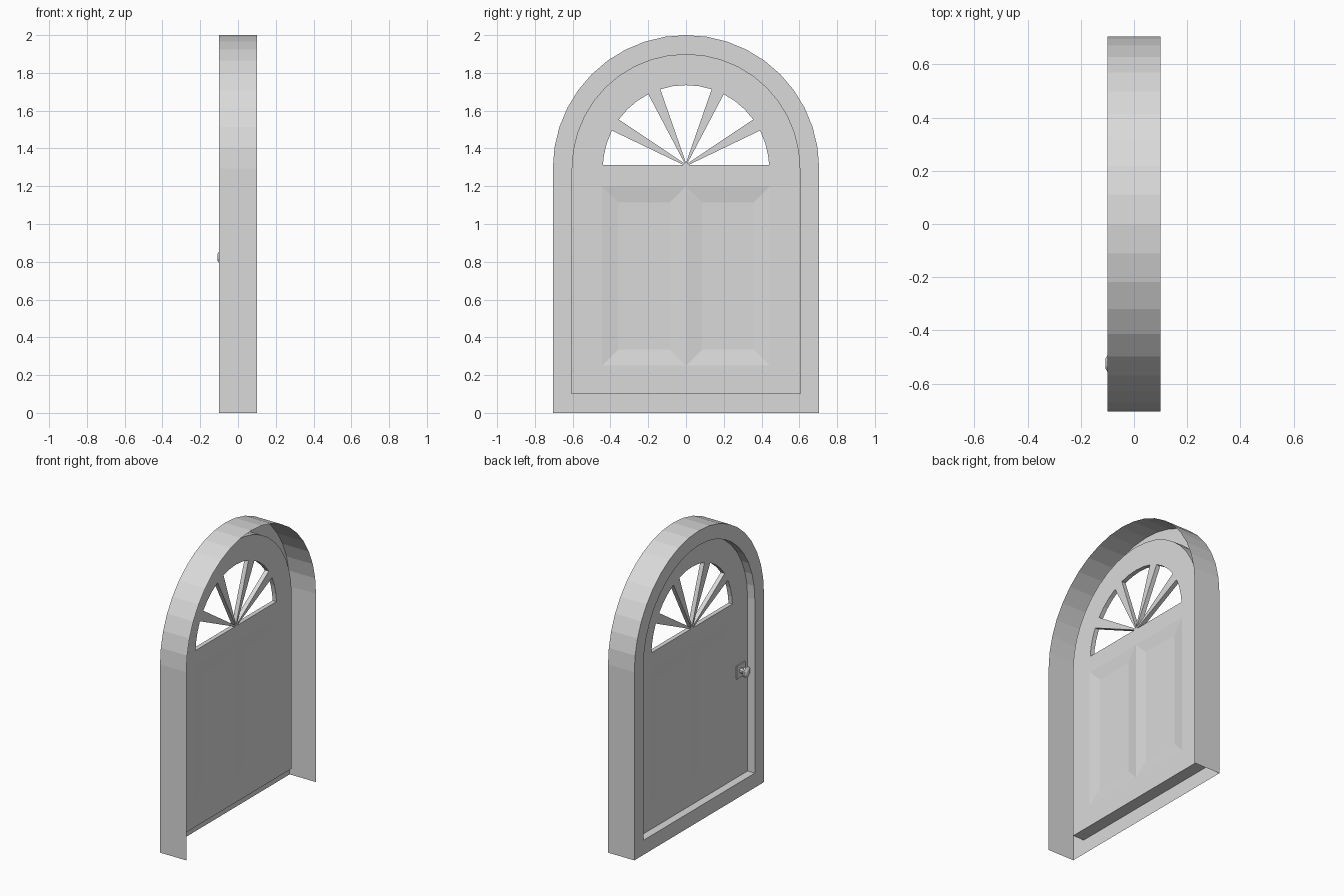
import bpy, bmesh
from math import sin, cos, radians, pi

if "Cube" in bpy.data.objects:
    bpy.data.objects.remove(bpy.data.objects["Cube"])

SPRING = 1.295                 # height where the arch begins
FRONT, BACK = -0.045, -0.015   # the two door faces along x
REBATE = 0.012                 # depth of the sunk panels

grey = bpy.data.materials.new("plain grey")
grey.use_nodes = True
grey.diffuse_color = (0.7, 0.7, 0.7, 1)
grey.node_tree.nodes["Principled BSDF"].inputs["Base Color"].default_value = grey.diffuse_color


def add_object(name, mesh):
    mesh.materials.clear()
    mesh.materials.append(grey)
    ob = bpy.data.objects.new(name, mesh)
    bpy.context.collection.objects.link(ob)
    return ob


def from_bmesh(name, bm, fix=True):
    if fix:
        bmesh.ops.recalc_face_normals(bm, faces=bm.faces)
    mesh = bpy.data.meshes.new(name)
    bm.to_mesh(mesh)
    bm.free()
    return add_object(name, mesh)


def arc(r, start, end):
    """Points (y, z) every nine degrees around the arch centre."""
    return [(r * cos(radians(a)), SPRING + r * sin(radians(a)))
            for a in range(start, end + 1, 9)]


def arch(r, bottom):
    return [(-r, bottom), (r, bottom)] + arc(r, 0, 180)


def mirrored(points):
    return [(-y, z) for y, z in reversed(points)]


# Frame: open outer shell, face and inner reveal, as bridged arch loops
bm = bmesh.new()
loops = [[bm.verts.new((x, y, z)) for y, z in arch(r, bottom)]
         for x, r, bottom in ((0.1, 0.705, 0), (-0.1, 0.705, 0),
                              (-0.1, 0.605, 0.1), (BACK, 0.605, 0.1))]
for i, (a, b) in enumerate(zip(loops, loops[1:])):
    for k in range(len(a)):
        if i == 0 and k == 0:
            continue           # the shell is open underneath
        n = (k + 1) % len(a)
        bm.faces.new((a[k], a[n], b[n], b[k]))
from_bmesh("door_frame", bm)

# Door leaf: filled outline with fan lights and a panel opening
side_light = [(0.012, 1.312), (0.44, 1.312)] + arc(0.44, 9, 27)
mid_light = [(0.006, 1.319)] + arc(0.44, 36, 63)
top_light = [(0, 1.323)] + arc(0.44, 72, 108)
panel_hole = [(-0.445, 0.25), (0.445, 0.25), (0.445, 1.2), (-0.445, 1.2)]
outlines = [arch(0.605, 0.1), panel_hole, top_light, side_light, mid_light,
            mirrored(side_light), mirrored(mid_light)]
curve = bpy.data.curves.new("leaf_outline", "CURVE")
curve.dimensions = "2D"
curve.fill_mode = "BOTH"
curve.extrude = (BACK - FRONT) / 2
for pts in outlines:
    spline = curve.splines.new("POLY")
    spline.points.add(len(pts) - 1)
    for p, (y, z) in zip(spline.points, pts):
        p.co = (y, z, 0, 1)
    spline.use_cyclic_u = True
helper = bpy.data.objects.new("leaf_outline", curve)
bpy.context.collection.objects.link(helper)
graph = bpy.context.evaluated_depsgraph_get()
leaf = bpy.data.meshes.new_from_object(helper.evaluated_get(graph))
bpy.data.objects.remove(helper)
for v in leaf.vertices:
    y, z, x = v.co
    v.co = (x + (FRONT + BACK) / 2, y, z)
for p in leaf.polygons:
    p.use_smooth = False
add_object("door_leaf", leaf)


# Sunk panels with sloping borders, on both faces
def panel(name, y0, y1):
    bm = bmesh.new()
    for x, sunk in ((FRONT, REBATE), (BACK, -REBATE)):
        rings = []
        for inset, depth in ((0, 0), (0.085, sunk)):
            a, b, lo, hi = y0 + inset, y1 - inset, 0.25 + inset, 1.2 - inset
            rings.append([bm.verts.new((x + depth, y, z))
                          for y, z in ((a, lo), (b, lo), (b, hi), (a, hi))])
        outer, inner = rings
        faces = [bm.faces.new(inner)]
        for k in range(4):
            n = (k + 1) % 4
            faces.append(bm.faces.new((outer[k], outer[n], inner[n], inner[k])))
        if x == FRONT:
            bmesh.ops.reverse_faces(bm, faces=faces)
    from_bmesh(name, bm, fix=False)


panel("right_panel", -0.445, 0)
panel("left_panel", 0, 0.445)

# Knob: square plate and a faceted turned handle
KNOB_Y, KNOB_Z = -0.525, 0.825
bm = bmesh.new()
bmesh.ops.create_cube(bm, size=1)
for v in bm.verts:
    v.co = (FRONT - 0.004 + v.co.x * 0.008, KNOB_Y + v.co.y * 0.09, KNOB_Z + v.co.z * 0.09)
from_bmesh("knob_plate", bm)

bm = bmesh.new()
SIDES = 8
rings = []
for x, r in ((FRONT, 0.018), (-0.075, 0.018), (-0.084, 0.036), (-0.097, 0.038), (-0.108, 0.02)):
    rings.append([bm.verts.new((x, KNOB_Y + r * cos(2 * pi * (k + 0.5) / SIDES),
                                KNOB_Z + r * sin(2 * pi * (k + 0.5) / SIDES)))
                  for k in range(SIDES)])
for a, b in zip(rings, rings[1:]):
    for k in range(SIDES):
        n = (k + 1) % SIDES
        bm.faces.new((a[k], a[n], b[n], b[k]))
bm.faces.new(rings[0])
bm.faces.new(rings[-1])
from_bmesh("door_knob", bm)
